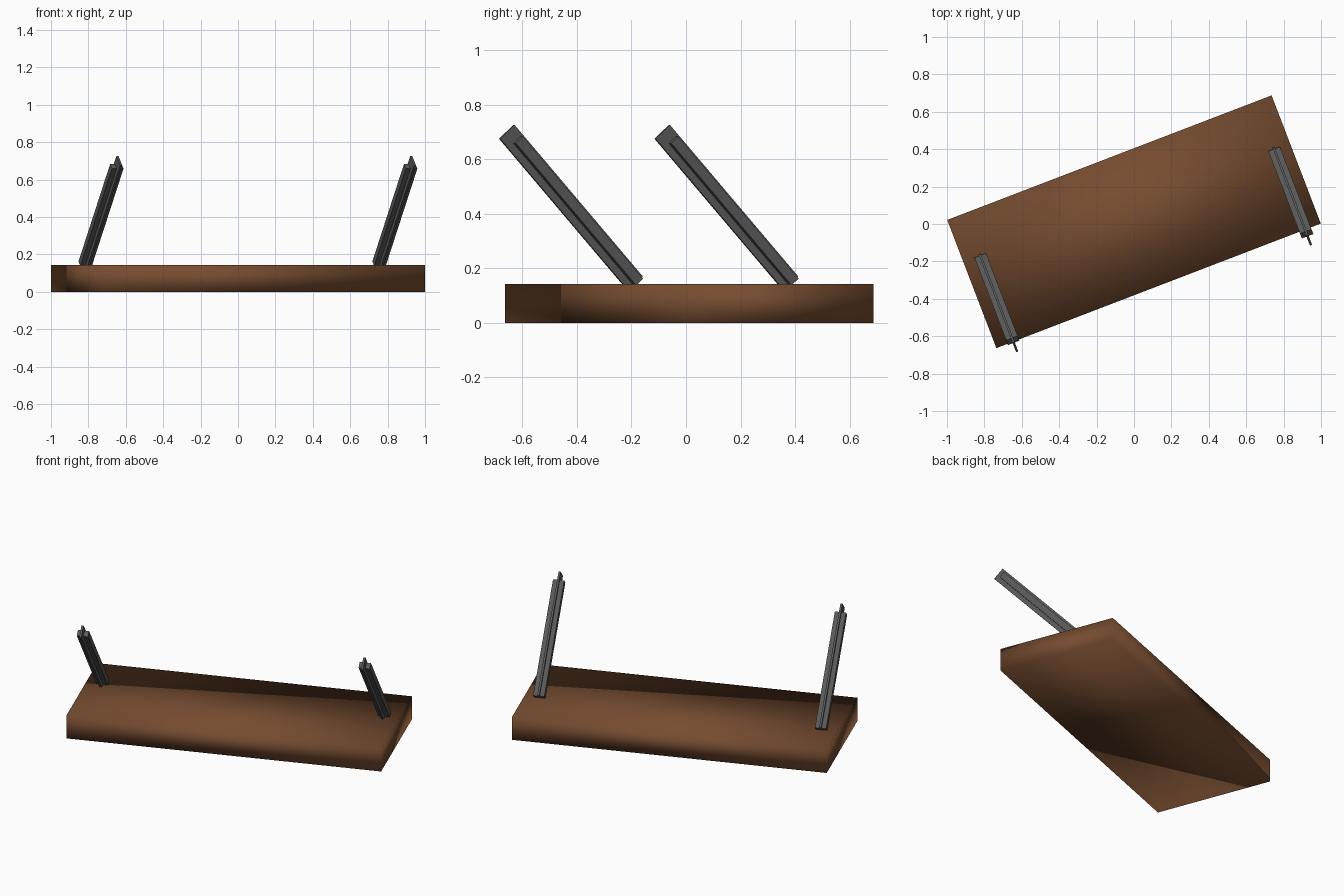
import bpy
from math import radians
from mathutils import Matrix, Vector

if "Cube" in bpy.data.objects:
    bpy.data.objects.remove(bpy.data.objects["Cube"], do_unlink=True)

TURN = Matrix.Rotation(radians(21), 4, 'Z')
LEAN = Matrix.Rotation(radians(42.2), 4, 'X')


def material(name, color):
    mat = bpy.data.materials.new(name)
    mat.use_nodes = True
    mat.diffuse_color = color
    bsdf = mat.node_tree.nodes["Principled BSDF"]
    bsdf.inputs["Base Color"].default_value = color
    bsdf.inputs["Roughness"].default_value = 0.8
    return mat


def box(name, low, high, frame, mat):
    """Box between two corners, placed in the given frame."""
    low, high = Vector(low), Vector(high)
    bpy.ops.mesh.primitive_cube_add(size=1)
    obj = bpy.context.object
    obj.name = name
    size = high - low
    local = Matrix.Translation((low + high) / 2) @ Matrix.Diagonal((*size, 1))
    obj.data.transform(frame @ local)
    obj.data.materials.append(mat)
    return obj


wood = material("brown wood", (0.18, 0.072, 0.029, 1))
metal = material("dark grey metal", (0.1, 0.1, 0.1, 1))

# Thick plank, shaded softly across its corners
plank = box("plank", (-0.929, -0.367, 0), (0.929, 0.367, 0.143),
            Matrix.Translation((0, 0.012, 0)) @ TURN, wood)
bpy.ops.object.shade_smooth()

# Leaning brackets: a thin web between two side rails
for side, foot in (("right", (-0.815, -0.187, 0.145)),
                   ("left", (0.756, 0.383, 0.145))):
    frame = Matrix.Translation(foot) @ TURN @ LEAN
    box(side + "_bracket_web", (-0.006, -0.038, 0), (0.006, 0.038, 0.75), frame, metal)
    for label, sign in (("inner", -1), ("outer", 1)):
        edges = sorted((sign * 0.006, sign * 0.033))
        box(f"{side}_bracket_{label}_rail", (edges[0], -0.011, 0),
            (edges[1], 0.026, 0.703), frame, metal)
